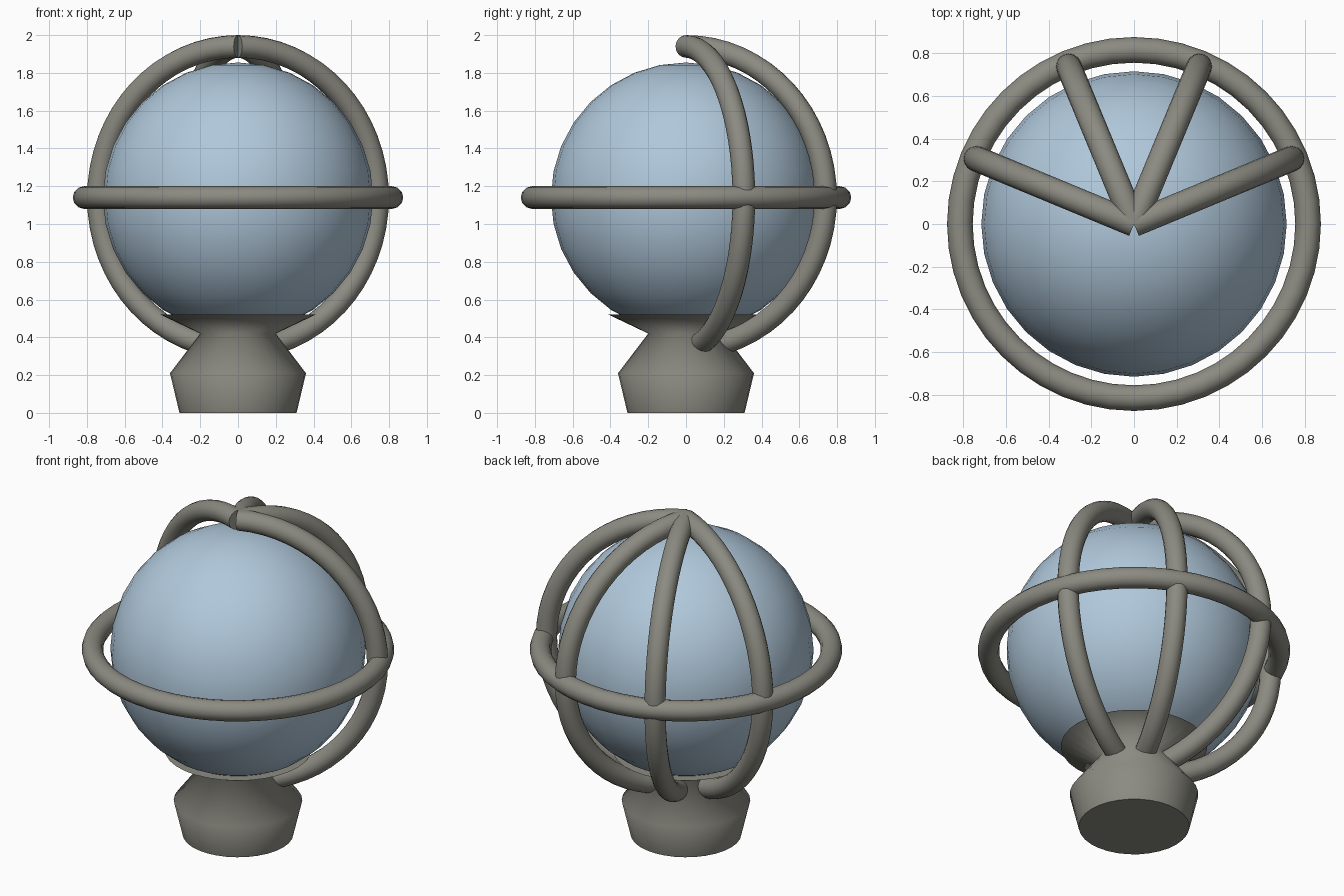
import bpy
import bmesh
from math import cos, sin, pi, radians
from mathutils import Vector, Matrix

if "Cube" in bpy.data.objects:
    bpy.data.objects.remove(bpy.data.objects["Cube"])

CENTRE = Vector((0, 0, 1.14))
TUBE = 0.06


def material(name, rgb):
    mat = bpy.data.materials.new(name)
    mat.use_nodes = True
    colour = (*rgb, 1)
    mat.diffuse_color = colour
    mat.node_tree.nodes["Principled BSDF"].inputs["Base Color"].default_value = colour
    return mat


stone = material("warm_grey", (0.262, 0.258, 0.223))
blue = material("pale_blue", (0.434, 0.578, 0.708))


def finish(bm, name, mat, flat_above=6):
    """Turn a bmesh into a smooth object; many-sided end caps stay flat."""
    bmesh.ops.remove_doubles(bm, verts=bm.verts, dist=0.0005)
    bmesh.ops.recalc_face_normals(bm, faces=bm.faces)
    for face in bm.faces:
        cap = len(face.verts) > flat_above
        face.smooth = not cap
        if cap:
            for edge in face.edges:
                edge.smooth = False
    mesh = bpy.data.meshes.new(name)
    bm.to_mesh(mesh)
    bm.free()
    mesh.materials.append(mat)
    obj = bpy.data.objects.new(name, mesh)
    bpy.context.collection.objects.link(obj)
    return obj


def sweep(points, closed, axis, angle, steps):
    """Revolve a profile about an axis through the origin."""
    bm = bmesh.new()
    verts = [bm.verts.new(p) for p in points]
    edges = [bm.edges.new(pair) for pair in zip(verts, verts[1:])]
    if closed:
        edges.append(bm.edges.new((verts[-1], verts[0])))
    bmesh.ops.spin(bm, geom=verts + edges, cent=(0, 0, 0), axis=axis,
                   dvec=(0, 0, 0), angle=angle, steps=steps, use_duplicate=False)
    bmesh.ops.remove_doubles(bm, verts=bm.verts, dist=0.0005)
    bmesh.ops.holes_fill(bm, edges=[e for e in bm.edges if e.is_boundary], sides=0)
    return bm


def circle(count):
    return [(TUBE * cos(2 * pi * i / count), TUBE * sin(2 * pi * i / count))
            for i in range(count)]


# Globe
bm = bmesh.new()
bmesh.ops.create_uvsphere(bm, u_segments=32, v_segments=16, radius=0.715)
finish(bm, "globe", blue).location = CENTRE

# Pedestal with a flared collar
profile = [(0.31, 0, 0), (0.36, 0, 0.21), (0.2, 0, 0.42), (0.41, 0, 0.52)]
finish(sweep(profile, False, (0, 0, 1), 2 * pi, 32), "pedestal", stone)

# Horizontal ring
ring = [(0.815 + a, 0, b) for a, b in circle(12)]
finish(sweep(ring, True, (0, 0, 1), 2 * pi, 48), "equator_ring", stone).location = CENTRE

# Four half-circle ribs fanned around the back
section = [(0, a, 0.8 + b) for a, b in circle(16)]
for number in range(4):
    rib = finish(sweep(section, True, (0, 1, 0), pi, 32), f"rib_{number + 1}", stone)
    rib.matrix_world = (Matrix.Translation(CENTRE)
                        @ Matrix.Rotation(radians(22.5 + 45 * number), 4, "Z"))
